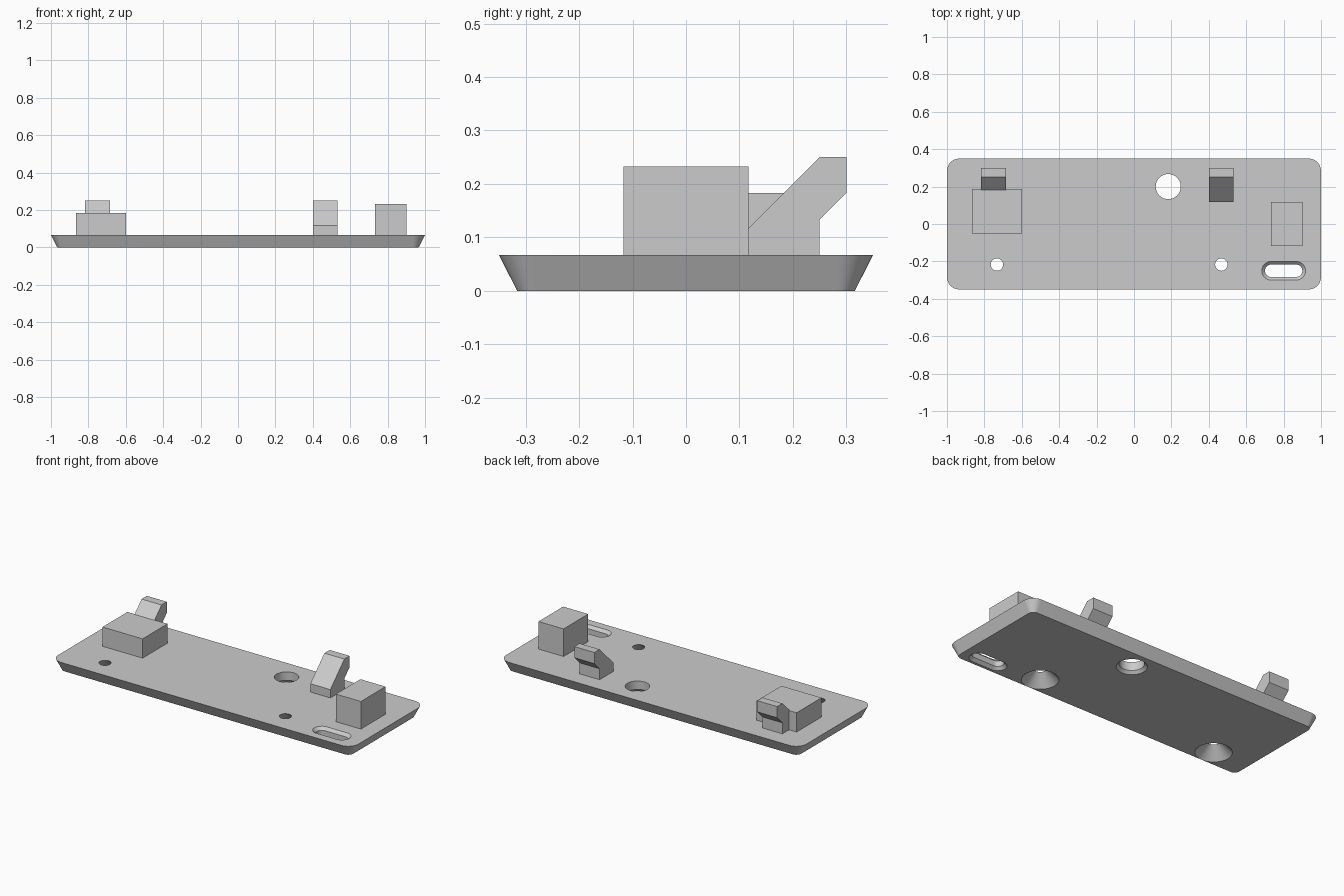
import bpy, bmesh, math

cube = bpy.data.objects.get("Cube")
if cube:
    bpy.data.objects.remove(cube)

GREY = (0.6, 0.6, 0.6, 1)
grey = bpy.data.materials.new("light grey plastic")
grey.use_nodes = True
grey.diffuse_color = GREY
grey.node_tree.nodes["Principled BSDF"].inputs["Base Color"].default_value = GREY

THICK = 0.067
CHAMFER = 0.0167
QUARTER = 12  # segments per rounded corner


def finish(name, bm):
    bmesh.ops.recalc_face_normals(bm, faces=bm.faces)
    mesh = bpy.data.meshes.new(name)
    bm.to_mesh(mesh)
    bm.free()
    mesh.materials.append(grey)
    obj = bpy.data.objects.new(name, mesh)
    bpy.context.collection.objects.link(obj)
    return obj


def outline(hx, hy, r):
    """Rectangle of half size hx, hy grown by radius r; a circle or slot if a side is zero."""
    for corner, (sx, sy) in enumerate([(1, 1), (-1, 1), (-1, -1), (1, -1)]):
        for i in range(QUARTER + 1):
            a = (corner + i / QUARTER) * math.pi / 2
            yield sx * hx + r * math.cos(a), sy * hy + r * math.sin(a)


def loft(name, centre, core, rings):
    """Stack rounded outlines given as (radius, height)."""
    bm = bmesh.new()
    loops = [[bm.verts.new((centre[0] + x, centre[1] + y, z)) for x, y in outline(*core, r)]
             for r, z in rings]
    n = len(loops[0])
    for low, high in zip(loops, loops[1:]):
        for i in range(n):
            j = (i + 1) % n
            bm.faces.new((low[i], low[j], high[j], high[i]))
    bm.faces.new(loops[0][::-1])
    bm.faces.new(loops[-1])
    bmesh.ops.remove_doubles(bm, verts=bm.verts, dist=0.0001)
    return finish(name, bm)


def extrude_profile(name, points, x0, x1):
    """Push a (y, z) profile from x0 to x1."""
    bm = bmesh.new()
    face = bm.faces.new([bm.verts.new((x0, y, z)) for y, z in points])
    side = bmesh.ops.extrude_face_region(bm, geom=[face])["geom"]
    bmesh.ops.translate(bm, vec=(x1 - x0, 0, 0),
                        verts=[v for v in side if isinstance(v, bmesh.types.BMVert)])
    return finish(name, bm)


# Base plate, tapering towards the bottom
plate = loft("base_plate", (0, 0), (0.933, 0.283), [(0.033, 0), (0.067, THICK)])

# Cutters: countersunk screw holes, chamfered round hole, slot chamfered on both sides
LOW, HIGH = -0.03, THICK + 0.03
screw = [(0.1, LOW), (0.1, 0), (0.033, THICK), (0.033, HIGH)]
round_hole = [(0.083, LOW), (0.083, 0), (0.067, CHAMFER), (0.067, HIGH)]
slot = [(0.05, LOW), (0.05, 0), (0.033, CHAMFER),
        (0.033, THICK - CHAMFER), (0.05, THICK), (0.05, HIGH)]
cutters = [
    loft("screw_cutter_right", (-0.733, -0.217), (0, 0), screw),
    loft("screw_cutter_left", (0.467, -0.217), (0, 0), screw),
    loft("round_cutter", (0.183, 0.2), (0, 0), round_hole),
    loft("slot_cutter", (0.8, -0.25), (0.067, 0), slot),
]
bpy.ops.object.select_all(action="DESELECT")
bpy.context.view_layer.objects.active = plate
plate.select_set(True)
for cutter in cutters:
    cutter.hide_render = True
    mod = plate.modifiers.new("cut", "BOOLEAN")
    mod.operation = "DIFFERENCE"
    mod.solver = "EXACT"
    mod.object = cutter
    bpy.ops.object.modifier_apply(modifier=mod.name)
    bpy.data.objects.remove(cutter)
bpy.ops.object.shade_smooth_by_angle(angle=math.radians(20))


# Blocks standing on the plate
def block(name, x0, x1, y0, y1, top):
    extrude_profile(name, [(y0, THICK), (y1, THICK), (y1, top), (y0, top)], x0, x1)


block("right_block", -0.867, -0.6, -0.05, 0.187, 0.183)
block("left_block", 0.733, 0.9, -0.117, 0.117, 0.233)

# Slanted hooks leaning to the back
hook = [(0.117, THICK), (0.117, 0.117), (0.25, 0.25), (0.3, 0.25),
        (0.3, 0.183), (0.25, 0.133), (0.25, THICK)]
for name, x in (("right_hook", -0.817), ("left_hook", 0.4)):
    extrude_profile(name, hook, x, x + 0.133)
